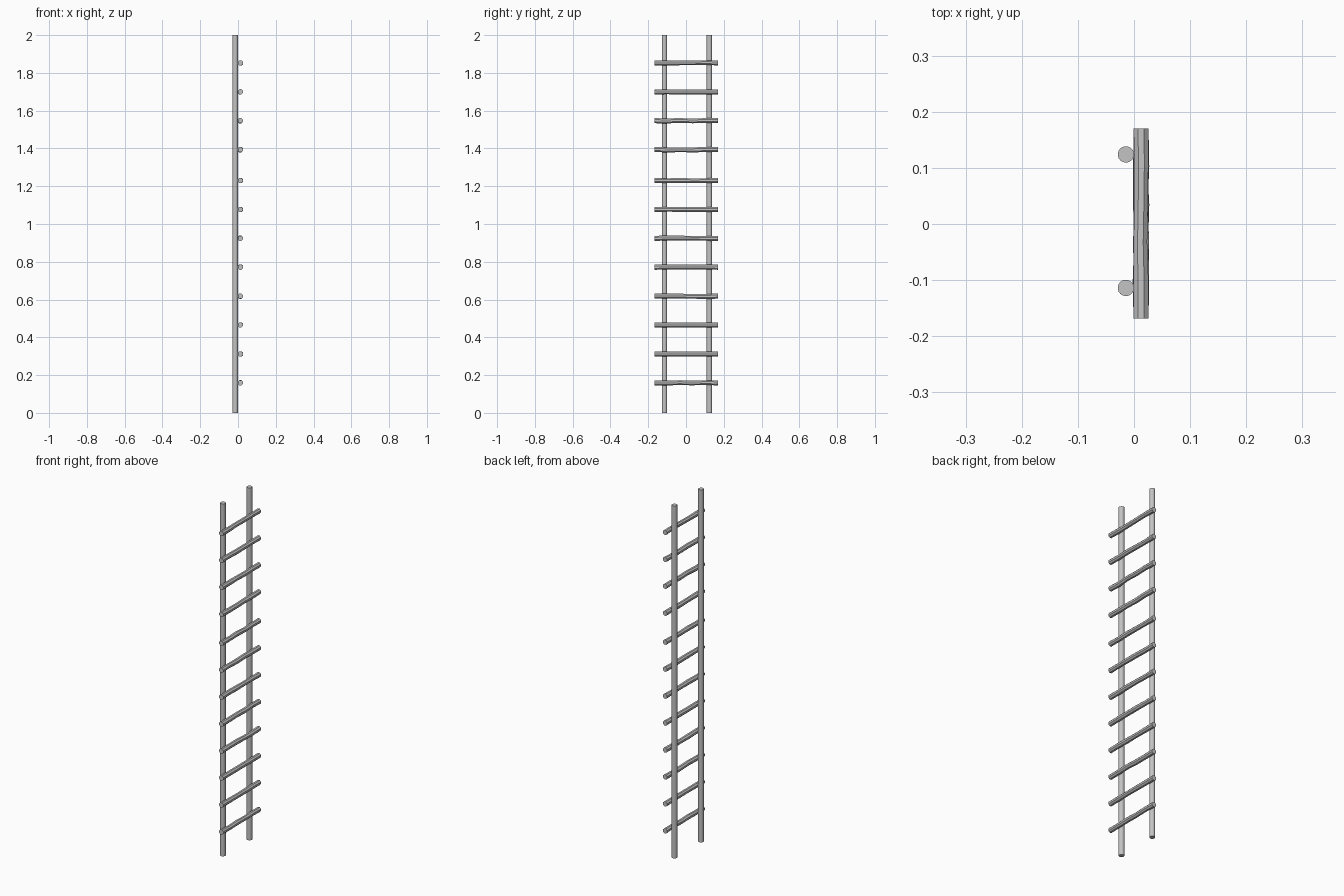
import bpy, bmesh, math, random
from mathutils import Vector, Matrix

random.seed(4)
cube = bpy.data.objects.get("Cube")
if cube:
    bpy.data.objects.remove(cube, do_unlink=True)

grey = bpy.data.materials.new("plain_grey")
grey.use_nodes = True
colour = (0.55, 0.55, 0.55, 1)
grey.diffuse_color = colour
grey.node_tree.nodes["Principled BSDF"].inputs["Base Color"].default_value = colour


def rod(name, location, length, radius, sides, rings=2, wobble=0.0, axis="Z"):
    """Capped rod built from rings, with optional hand-hewn unevenness."""
    bm = bmesh.new()
    loops = []
    for i in range(rings):
        h = length * (i / (rings - 1) - 0.5)
        inner = 0 < i < rings - 1
        shift = Vector((random.uniform(-1, 1), random.uniform(-1, 1), 0)) * wobble * inner
        r = radius - abs(random.uniform(0, wobble)) * inner
        loop = []
        for k in range(sides):
            a = math.tau * (k + 0.5) / sides
            loop.append(bm.verts.new(Vector((r * math.cos(a), r * math.sin(a), h)) + shift))
        loops.append(loop)
    for low, high in zip(loops, loops[1:]):
        for k in range(sides):
            n = (k + 1) % sides
            bm.faces.new((low[k], low[n], high[n], high[k]))
    bm.faces.new(loops[0][::-1])
    bm.faces.new(loops[-1])
    if axis == "Y":
        bm.transform(Matrix.Rotation(math.radians(-90), 4, "X"))
    mesh = bpy.data.meshes.new(name)
    bm.to_mesh(mesh)
    bm.free()
    mesh.materials.append(grey)
    obj = bpy.data.objects.new(name, mesh)
    obj.location = location
    bpy.context.collection.objects.link(obj)
    return obj


# Two upright poles
for name, y in (("left_pole", 0.124), ("right_pole", -0.114)):
    pole = rod(name, (-0.0145, y, 1), 2, 0.0145, 20)
    for o in bpy.context.selected_objects:
        o.select_set(False)
    pole.select_set(True)
    bpy.context.view_layer.objects.active = pole
    bpy.ops.object.shade_smooth_by_angle(angle=math.radians(40))

# Twelve uneven rungs fixed across the poles; the top four sit a touch higher
for i in range(12):
    z = 0.159 + 0.153 * i + (0.011 if i > 7 else 0)
    rod(f"rung_{i + 1}", (0.0125, 0.001, z), 0.338, 0.0145, 8, rings=6,
        wobble=0.0015, axis="Y")
